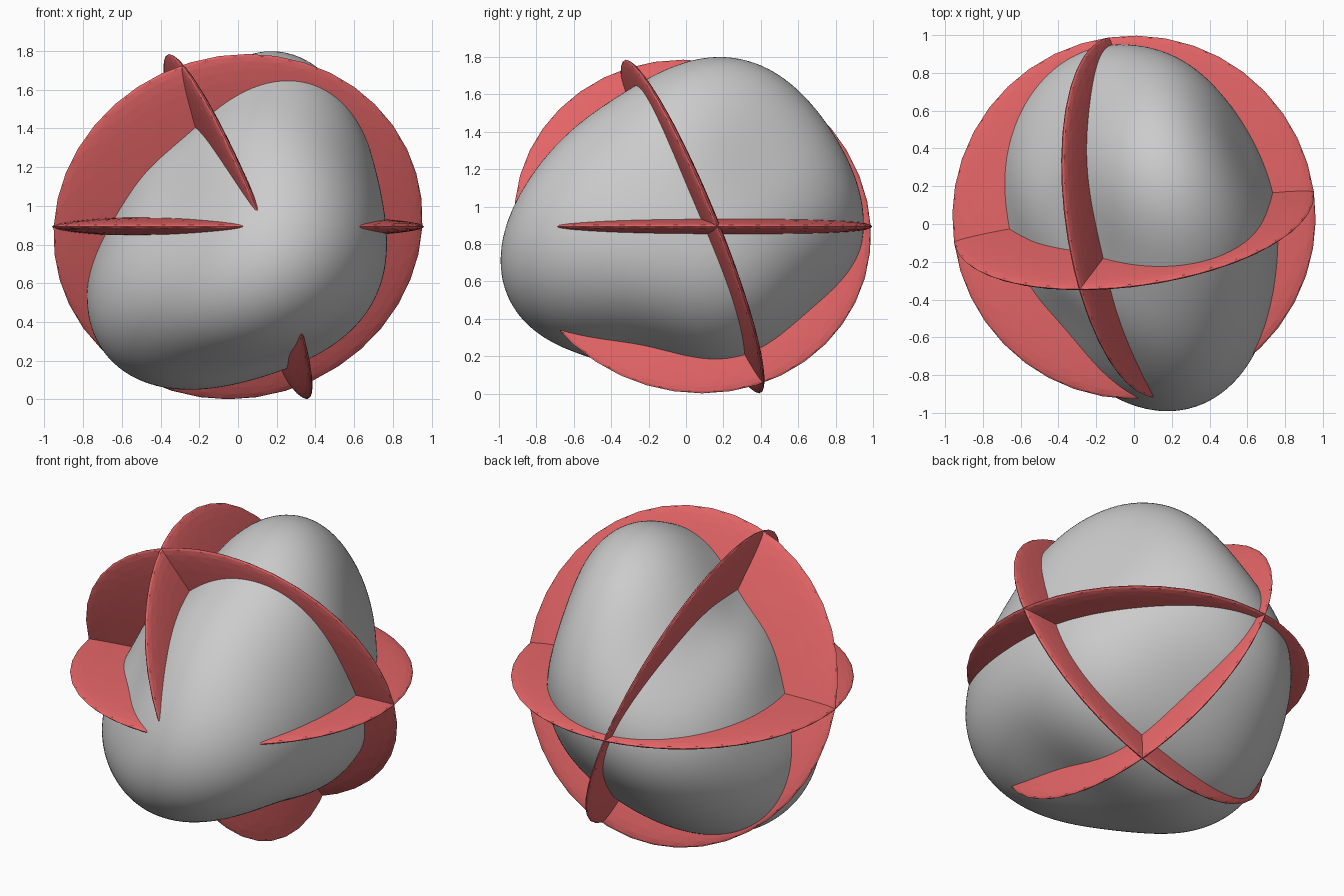
import bpy, bmesh, math
from mathutils import Vector, Matrix

if "Cube" in bpy.data.objects:
    bpy.data.objects.remove(bpy.data.objects["Cube"])

CENTRE = Vector((0.0, 0.035, 0.893))


def material(name, rgb):
    m = bpy.data.materials.new(name)
    m.diffuse_color = (*rgb, 1)
    m.use_nodes = True
    m.node_tree.nodes["Principled BSDF"].inputs["Base Color"].default_value = m.diffuse_color
    return m


grey = material("stone grey", (0.6, 0.6, 0.6))
red = material("soft red", (0.78, 0.13, 0.135))


def ball(name, subdivisions, mat):
    bm = bmesh.new()
    bmesh.ops.create_icosphere(bm, subdivisions=subdivisions, radius=1)
    me = bpy.data.meshes.new(name)
    bm.to_mesh(me)
    bm.free()
    me.materials.append(mat)
    ob = bpy.data.objects.new(name, me)
    bpy.context.collection.objects.link(ob)
    return ob


# Guide points of the lumpy core: a few places its skin passes through
guides = [Vector(p) for p in (
    (.14, .18, 1.81), (.2, -1, .72), (.35, -.93, .89), (.09, -.91, .98),
    (.74, .17, .9), (.6, .5, .9), (.3, .83, .9), (-.1, .95, .9), (-.4, .85, .9),
    (-.6, .6, .9), (-.69, .3, .9), (-.67, -.03, .9), (-.56, -.35, .9), (-.43, -.52, .9),
    (-.25, -.7, .9), (.64, -.68, .89), (.76, -.2, .89),
    (-.47, -.15, 1.21), (0, -.235, 1.59), (.26, -.23, 1.67), (.5, -.17, 1.57), (.71, .0, 1.15),
    (.65, .28, .5), (.22, .35, .2), (-.2, .31, .1), (-.56, .24, .16), (-.78, .08, .45),
    (-.25, .7, 1.27), (-.28, .4, 1.45), (-.25, .1, 1.49), (-.19, -.21, 1.46),
    (.33, -.69, .35), (.29, -.1, .21), (.13, .6, .38), (.01, .82, .58),
    (.25, -.75, 1.27), (.15, .7, 1.52), (.4, .4, 1.6), (-.15, -.5, .19), (-.66, .19, .25),
    (-.05, -.92, .5), (-.45, .56, .33), (.65, -.33, .5), (.57, -.5, 1.25),
    (-.53, .22, 1.23), (.45, .53, .5), (.25, -.5, 1.5), (.67, -.06, 1.36))]
dirs = [(p - CENTRE).normalized() for p in guides]
BASE, SPREAD, SLACK = 0.88, 2.5, 0.006


def kernel(a, b):
    return math.exp(SPREAD * (a.dot(b) - 1))


def solve(rows):
    """Gauss-Jordan elimination of an augmented matrix."""
    n = len(rows)
    for i in range(n):
        rows[i] = [x / rows[i][i] for x in rows[i]]
        for j in range(n):
            if j != i:
                f = rows[j][i]
                rows[j] = [a - f * b for a, b in zip(rows[j], rows[i])]
    return [r[-1] for r in rows]


# Smooth radius field fitted through the guide points
coef = solve([[kernel(a, b) + (SLACK if i == j else 0) for j, b in enumerate(dirs)]
              + [(guides[i] - CENTRE).length - BASE] for i, a in enumerate(dirs)])

core = ball("core", 6, grey)
for v in core.data.vertices:
    d = v.co.normalized()
    v.co = CENTRE + d * (BASE + sum(c * kernel(d, q) for c, q in zip(coef, dirs)))
core.data.polygons.foreach_set("use_smooth", [True] * len(core.data.polygons))

# Three flattened faceted discs crossing through the core
TURN = Matrix.Rotation(math.radians(8), 4, 'Z')
TILT = math.radians(22)
planes = {
    "level_disc": Matrix.Identity(4),
    "cross_disc": Matrix.Rotation(math.pi / 2 + TILT, 4, 'X'),
    "long_disc": Matrix.Rotation(math.pi / 2 - TILT, 4, 'Y'),
}
for name, rot in planes.items():
    disc = ball(name, 4, red)
    disc.data.transform(Matrix.Translation(CENTRE) @ TURN @ rot @ Matrix.Diagonal((.962, .962, .064, 1)))
